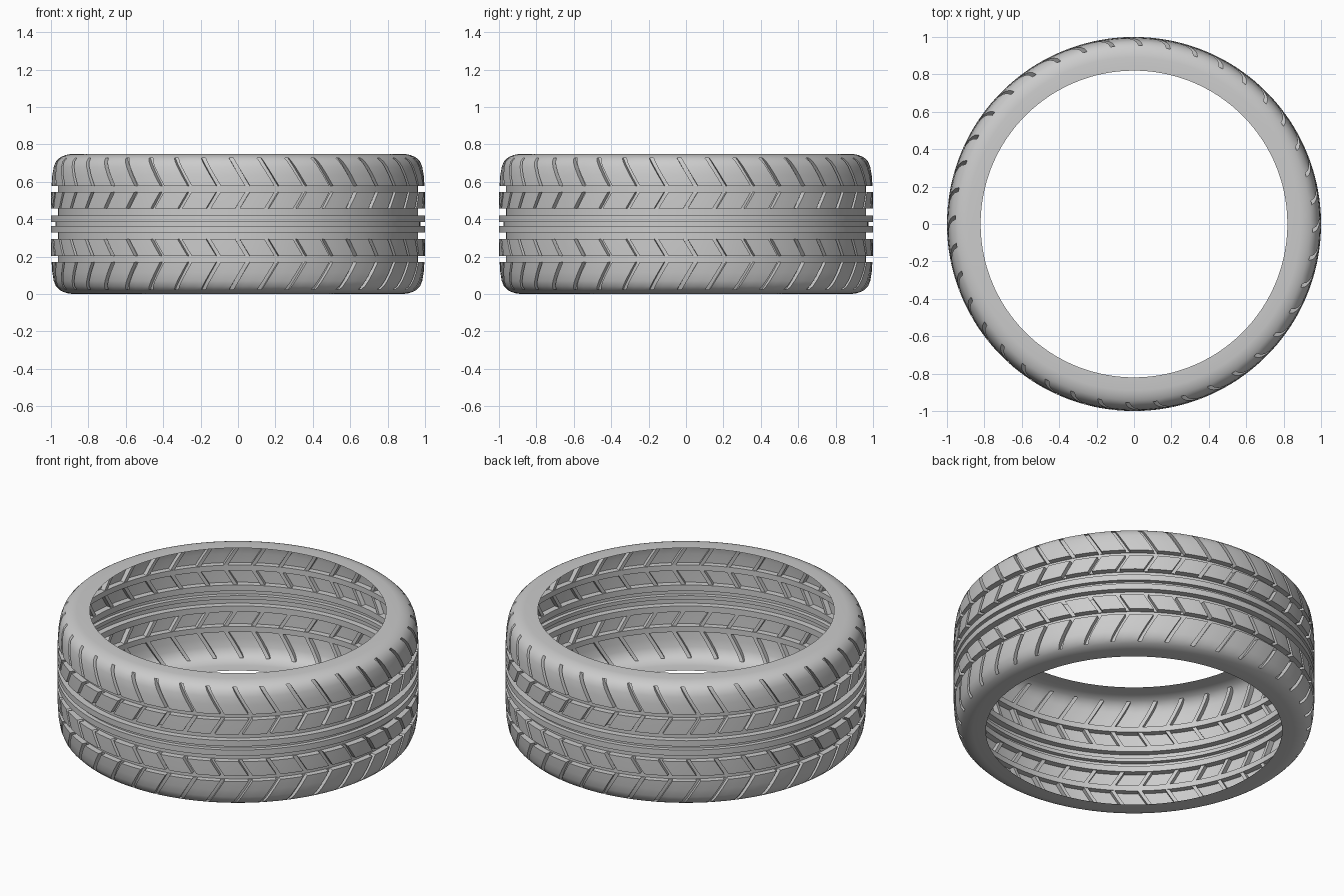
import bpy, bmesh, math

if "Cube" in bpy.data.objects:
    bpy.data.objects.remove(bpy.data.objects["Cube"])

PITCHES = 40          # tread blocks around the tyre
MID = 0.3745          # half of the tyre width
GROOVE_R = 0.963      # radius of the circumferential groove floors
SLIT_W = 0.024        # angular width of the slanted slits

rubber = bpy.data.materials.new("grey rubber")
rubber.diffuse_color = (0.6, 0.6, 0.6, 1)
rubber.use_nodes = True
rubber.node_tree.nodes["Principled BSDF"].inputs["Base Color"].default_value = rubber.diffuse_color

# Half cross-section from the centre line outwards:
# (radius, distance from centre line, slit depth)
half = [
    (0.975, 0.000, 0), (0.975, 0.011, 0),                       # centre groove
    (1.0, 0.011, 0), (1.0, 0.046, 0),                           # centre rib
    (GROOVE_R, 0.046, 0), (GROOVE_R, 0.082, 0),                 # inner groove
    (1.0, 0.082, 0.03), (1.0, 0.127, 0.03), (0.999, 0.171, 0.03),  # middle rib
    (GROOVE_R, 0.171, 0), (GROOVE_R, 0.204, 0),                 # outer groove
    (0.997, 0.204, 0.03), (0.993, 0.26, 0.03), (0.985, 0.305, 0.03),
    (0.974, 0.333, 0.026), (0.955, 0.352, 0.016), (0.955, 0.352, 0),  # shoulder
    (0.942, 0.360, 0), (0.925, 0.367, 0), (0.908, 0.3715, 0),
    (0.89, 0.374, 0), (0.82, 0.3745, 0),                        # sidewall
]
profile = [(r, -t, d) for r, t, d in reversed(half[1:])] + half


def skew(t):
    """Zigzag angle of the slits across the tread."""
    t = abs(t)
    if t < 0.082:
        return -0.055
    if t < 0.171:
        return -0.055 * (0.171 - t) / 0.089
    return -0.09 * max(0, t - 0.204) / 0.148


# Columns of one pitch: (angle, lies in slit floor)
step = 2 * math.pi / PITCHES
columns = [(0, False), (0, True), (SLIT_W, True), (SLIT_W, False)]
columns += [(SLIT_W + (step - SLIT_W) * k / 3, False) for k in (1, 2)]

# Tread and sidewalls as one open shell
bm = bmesh.new()
grid = []
for p in range(PITCHES):
    for offset, deep in columns:
        line = []
        for r, t, depth in profile:
            a = -math.pi / 2 + 0.04 + p * step + offset + skew(t)
            rad = r - depth if deep else r
            line.append(bm.verts.new((rad * math.cos(a), rad * math.sin(a), MID + t)))
        grid.append(line)
for i, line in enumerate(grid):
    following = grid[(i + 1) % len(grid)]
    for j in range(len(profile) - 1):
        bm.faces.new((line[j], following[j], following[j + 1], line[j + 1]))
bmesh.ops.remove_doubles(bm, verts=bm.verts, dist=0.0001)
bmesh.ops.dissolve_degenerate(bm, edges=bm.edges, dist=0.0001)

mesh = bpy.data.meshes.new("tyre")
bm.to_mesh(mesh)
bm.free()
mesh.materials.append(rubber)
tyre = bpy.data.objects.new("tyre", mesh)
bpy.context.collection.objects.link(tyre)
bpy.context.view_layer.objects.active = tyre
tyre.select_set(True)
bpy.ops.object.shade_smooth_by_angle(angle=math.radians(32))
